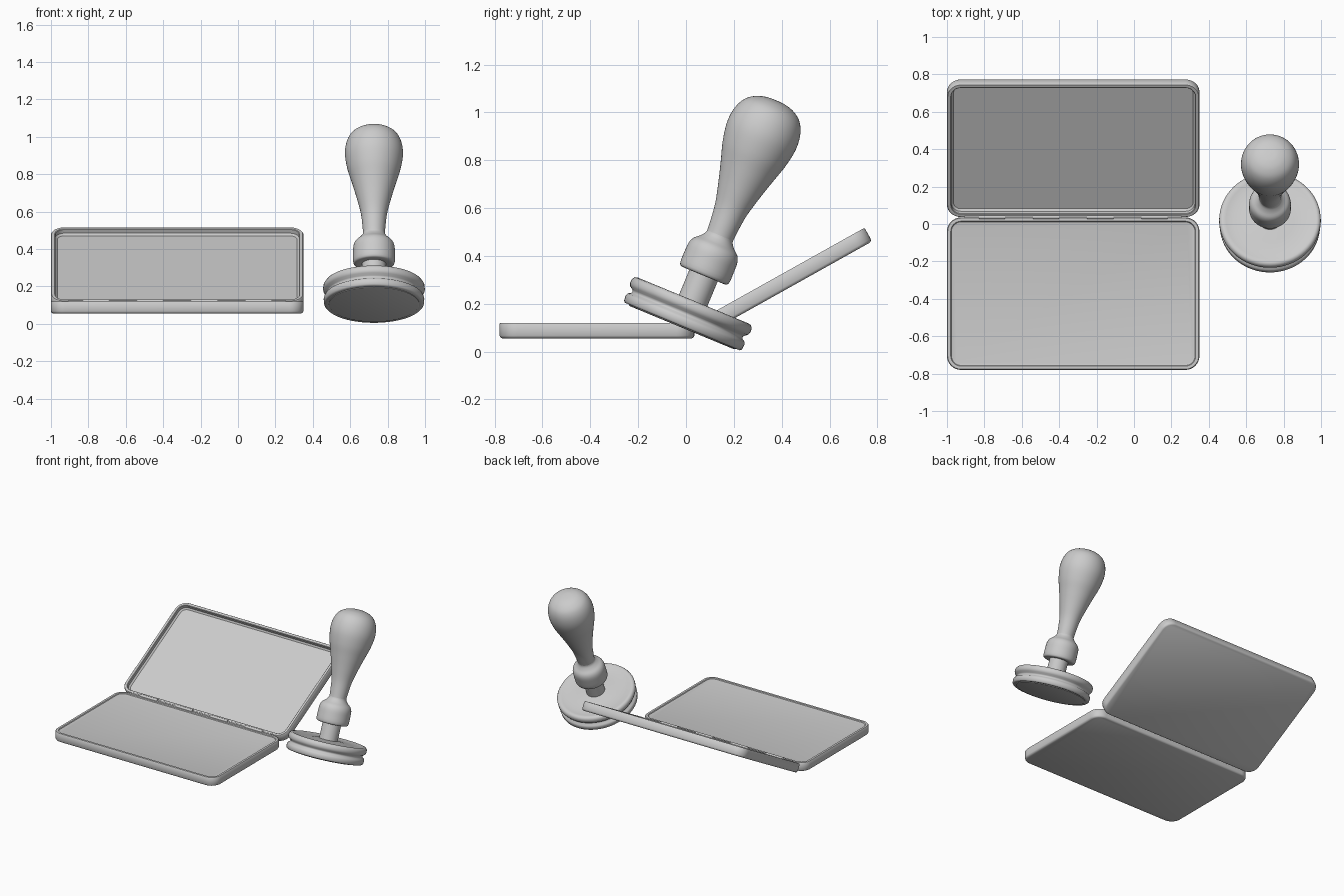
import bpy, bmesh
from math import radians, sin, cos, pi, tau

cube = bpy.data.objects.get("Cube")
if cube:
    bpy.data.objects.remove(cube, do_unlink=True)

grey = bpy.data.materials.new("plain grey")
grey.use_nodes = True
colour = (0.6, 0.6, 0.6, 1)
grey.diffuse_color = colour
grey.node_tree.nodes["Principled BSDF"].inputs["Base Color"].default_value = colour


def skin(name, rings, location, tilt=0, angle=40):
    """Join a stack of equal point rings into a closed, smooth shaded solid."""
    bm = bmesh.new()
    loops = [[bm.verts.new(p) for p in ring] for ring in rings]
    count = len(loops[0])
    for a, b in zip(loops, loops[1:]):
        for i in range(count):
            j = (i + 1) % count
            bm.faces.new((a[i], a[j], b[j], b[i]))
    bm.faces.new(loops[0][::-1])
    bm.faces.new(loops[-1])
    bmesh.ops.recalc_face_normals(bm, faces=bm.faces)
    mesh = bpy.data.meshes.new(name)
    bm.to_mesh(mesh)
    bm.free()
    mesh.materials.append(grey)
    obj = bpy.data.objects.new(name, mesh)
    bpy.context.collection.objects.link(obj)
    obj.location = location
    obj.rotation_euler.x = radians(tilt)
    bpy.ops.object.select_all(action='DESELECT')
    obj.select_set(True)
    bpy.context.view_layer.objects.active = obj
    bpy.ops.object.shade_smooth_by_angle(angle=radians(angle))
    return obj


def circle(r, z, sides=64):
    return [(r * cos(tau * i / sides), r * sin(tau * i / sides), z) for i in range(sides)]


def lathe(name, profile, location, tilt=0, angle=40):
    return skin(name, [circle(r, z) for r, z in profile], location, tilt, angle)


def smooth_profile(points, steps=6):
    """Catmull-Rom interpolation of a few profile points."""
    pts = [points[0]] + points + [points[-1]]
    out = []
    for a, b, c, d in zip(pts, pts[1:], pts[2:], pts[3:]):
        for s in range(steps):
            t = s / steps
            out.append(tuple(
                0.5 * (2 * q + (r - p) * t + (2 * p - 5 * q + 4 * r - s2) * t ** 2
                       + (3 * q - p - 3 * r + s2) * t ** 3)
                for p, q, r, s2 in zip(a, b, c, d)))
    return out + [points[-1]]


# Case halves: rounded trays that meet at the hinge
WIDTH, LENGTH, THICK, CORNER = 1.35, 0.815, 0.065, 0.075
HINGE = (-0.325, 0.035, 0.12)


def rounded_rect(inset, z, side):
    r = CORNER - inset
    hx, hy = WIDTH / 2 - CORNER, LENGTH / 2 - CORNER
    pts = []
    for k, (sx, sy) in enumerate(((1, 1), (-1, 1), (-1, -1), (1, -1))):
        for i in range(9):
            a = (k + i / 8) * pi / 2
            pts.append((sx * hx + r * cos(a), side * LENGTH / 2 + sy * hy + r * sin(a), z))
    return pts


def tray(name, side, depth, tilt):
    steps = [(0.012, -THICK), (0.004, -THICK + 0.004), (0, -THICK + 0.012),
             (0, -0.005), (0.004, 0), (0.02, 0), (0.023, -0.003),
             (0.024, -depth * 0.7), (0.034, -depth)]
    return skin(name, [rounded_rect(i, z, side) for i, z in steps], HINGE, tilt)


tray("case_base", -1, 0.008, 0)
tray("case_lid", 1, 0.035, 29.2)

# Hinge: a thin pin with evenly spaced knuckles
def hinge_rod(name, x, length, radius):
    rod = lathe(name, [(radius, -length / 2), (radius, length / 2)],
                (x, HINGE[1] + 0.002, HINGE[2]))
    rod.rotation_euler.y = pi / 2


hinge_rod("hinge_pin", HINGE[0], 1.16, 0.006)
for k in range(4):
    hinge_rod("hinge_knuckle", HINGE[0] + (k - 1.5) * 0.29, 0.14, 0.011)

# Hand stamp: every part shares one leaning axis
STAMP, LEAN = (0.727, -0.017, 0.1), -22.5

lathe("stamp_face", [(0.235, 0), (0.242, 0.003), (0.242, 0.02)], STAMP, LEAN)
lathe("stamp_disc", [
    (0.24, 0.006), (0.26, 0.005), (0.267, 0.012), (0.269, 0.035), (0.264, 0.046),
    (0.252, 0.053), (0.249, 0.06), (0.253, 0.068), (0.266, 0.077), (0.272, 0.09),
    (0.271, 0.108), (0.263, 0.12), (0.25, 0.123), (0.235, 0.119), (0.2, 0.113),
    (0.13, 0.115), (0.07, 0.122)], STAMP, LEAN, 50)
lathe("stamp_neck", [(0.064, 0.1), (0.064, 0.27)], STAMP, LEAN)
lathe("handle_collar", smooth_profile([
    (0.064, 0.238), (0.098, 0.236), (0.111, 0.25), (0.112, 0.3), (0.11, 0.34),
    (0.099, 0.366), (0.078, 0.385), (0.062, 0.405), (0.058, 0.42)], 3), STAMP, LEAN, 60)
lathe("handle_grip", smooth_profile([
    (0.058, 0.4), (0.06, 0.44), (0.07, 0.53), (0.092, 0.62), (0.118, 0.71),
    (0.142, 0.79), (0.155, 0.87), (0.148, 0.935), (0.125, 0.983), (0.088, 1.012),
    (0.045, 1.026), (0.005, 1.029)]), STAMP, LEAN, 60)
